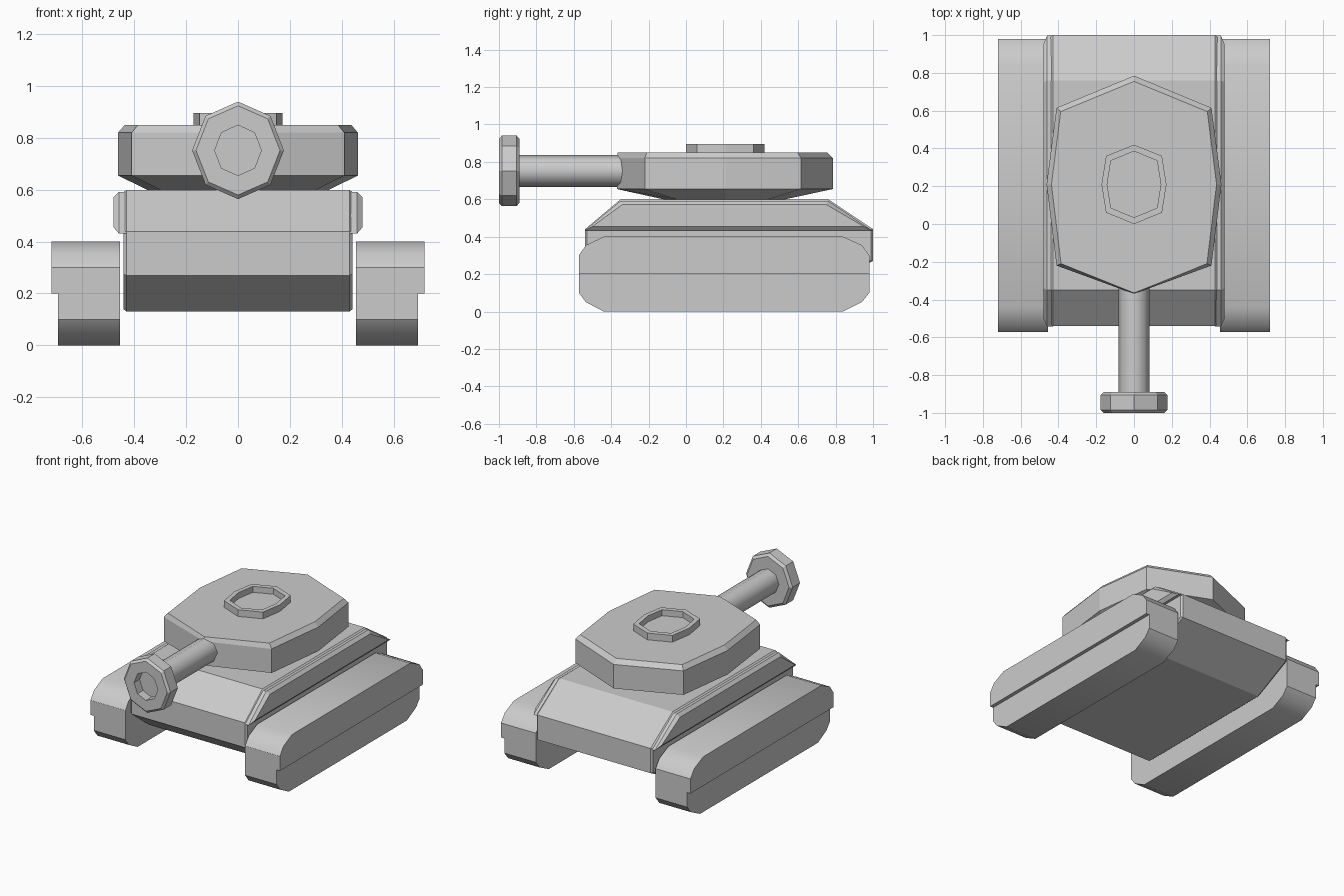
import bpy, bmesh
from math import sin, cos, pi

if "Cube" in bpy.data.objects:
    bpy.data.objects.remove(bpy.data.objects["Cube"])


def loft(name, rings, cap_start=True, cap_end=True):
    """Skin a sequence of equal-sized vertex rings."""
    bm = bmesh.new()
    vs = [[bm.verts.new(p) for p in r] for r in rings]
    n = len(rings[0])
    for a, b in zip(vs, vs[1:]):
        for i in range(n):
            j = (i + 1) % n
            bm.faces.new((a[i], a[j], b[j], b[i]))
    if cap_start:
        bm.faces.new(vs[0][::-1])
    if cap_end:
        bm.faces.new(vs[-1])
    bmesh.ops.recalc_face_normals(bm, faces=bm.faces)
    me = bpy.data.meshes.new(name)
    bm.to_mesh(me)
    bm.free()
    ob = bpy.data.objects.new(name, me)
    bpy.context.collection.objects.link(ob)
    return ob


def side_profile(x, yz):
    return [(x, y, z) for y, z in yz]


def outline(half, z):
    """Left-right symmetric plan outline; first and last points lie on x = 0."""
    return [(x, y, z) for x, y in half] + [(-x, y, z) for x, y in half[-2:0:-1]]


def octagon(rx, rz, y, z=0.752):
    return [(rx * sin(i * pi / 4), y, z + rz * cos(i * pi / 4)) for i in range(8)]


def smooth(ob, angle):
    bpy.ops.object.select_all(action='DESELECT')
    ob.select_set(True)
    bpy.context.view_layer.objects.active = ob
    bpy.ops.object.shade_smooth_by_angle(angle=angle)


# Hull with slightly bevelled sides
hull_yz = [(-0.54, 0.27), (-0.54, 0.44), (-0.35, 0.60), (0.76, 0.60),
           (1.0, 0.44), (1.0, 0.27), (0.72, 0.13), (-0.36, 0.13)]
inset = [(0.2 + (y - 0.2) * 0.985, 0.37 + (z - 0.37) * 0.96) for y, z in hull_yz]
loft("hull", [side_profile(-0.442, inset), side_profile(-0.43, hull_yz),
              side_profile(0.43, hull_yz), side_profile(0.442, inset)])

# Side armour strips, track blocks and skirts, left and right
strip_yz = [(-0.543, 0.432), (-0.35, 0.592), (0.76, 0.592), (0.997, 0.432)]
strip_in = [(-0.50, 0.455), (-0.34, 0.572), (0.75, 0.572), (0.95, 0.455)]
upper = [(0.98, 0.2), (0.98, 0.30), (0.94, 0.355), (0.84, 0.40),
         (-0.44, 0.40), (-0.535, 0.355), (-0.573, 0.30), (-0.573, 0.2)]
lower = [(-0.573, 0.10), (-0.535, 0.05), (-0.44, 0.0),
         (0.84, 0.0), (0.94, 0.05), (0.98, 0.10)]
for side, s in (("left", -1), ("right", 1)):
    loft(side + "_armour_strip", [side_profile(s * 0.43, strip_yz),
                                  side_profile(s * 0.46, strip_yz),
                                  side_profile(s * 0.48, strip_in)])
    track = loft(side + "_track", [side_profile(s * 0.455, upper + lower),
                                   side_profile(s * 0.695, upper + lower)])
    skirt = loft(side + "_track_skirt", [side_profile(s * 0.69, upper),
                                         side_profile(s * 0.72, upper)])
    smooth(track, 0.6)
    smooth(skirt, 0.6)

# Faceted turret, undercut below and chamfered above
base = [(0, 0.53), (0.30, 0.44), (0.35, 0.21), (0.30, -0.05), (0, -0.12)]
wall = [(0, 0.785), (0.41, 0.615), (0.463, 0.21), (0.41, -0.22), (0, -0.37)]
roof = [(0, 0.755), (0.388, 0.595), (0.437, 0.21), (0.386, -0.21), (0, -0.365)]
loft("turret", [outline(base, 0.60), outline(wall, 0.655),
                outline(wall, 0.82), outline(roof, 0.85)])

# Hatch rim with a sunken centre
rim = [(0, 0.42), (0.148, 0.36), (0.172, 0.21), (0.148, 0.06), (0, 0.0)]
well = [(0, 0.385), (0.122, 0.335), (0.142, 0.21), (0.122, 0.085), (0, 0.035)]
loft("hatch", [outline(rim, 0.845), outline(rim, 0.896),
               outline(well, 0.896), outline(well, 0.855)])

# Gun barrel and hollow muzzle
barrel = loft("barrel", [octagon(0.083, 0.085, y) for y in (-0.2, -0.91)])
smooth(barrel, 0.9)
loft("muzzle", [octagon(0.16, 0.17, -0.89), octagon(0.177, 0.188, -0.905),
                octagon(0.177, 0.188, -0.985), octagon(0.162, 0.172, -1.0),
                octagon(0.09, 0.097, -1.0), octagon(0.09, 0.097, -0.94)])
